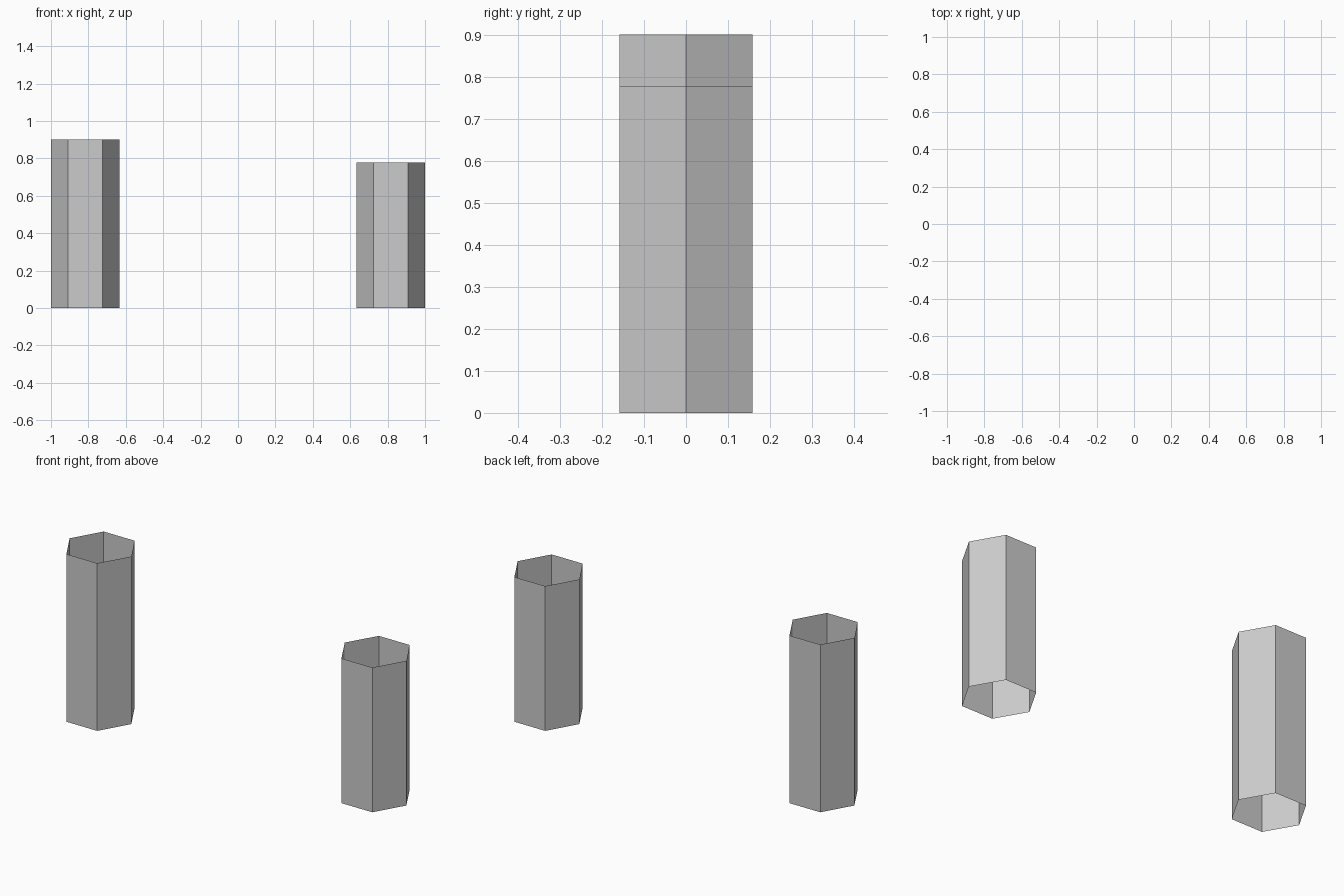
import bpy, bmesh
from math import cos, sin, pi

if "Cube" in bpy.data.objects:
    bpy.data.objects.remove(bpy.data.objects["Cube"])

RADIUS = 0.183
SIDES = 6


def open_tube(name, x, height):
    """Open-ended hexagonal tube with corners pointing along x."""
    bm = bmesh.new()
    ring = [bm.verts.new((RADIUS * cos(2 * pi * i / SIDES),
                          RADIUS * sin(2 * pi * i / SIDES), 0))
            for i in range(SIDES)]
    edges = [bm.edges.new((ring[i], ring[(i + 1) % SIDES])) for i in range(SIDES)]
    # Raise the ring into walls, leaving both ends open
    top = bmesh.ops.extrude_edge_only(bm, edges=edges)["geom"]
    bmesh.ops.translate(bm, vec=(0, 0, height),
                        verts=[g for g in top if isinstance(g, bmesh.types.BMVert)])
    # Make the walls face outwards
    bm.normal_update()
    for f in bm.faces:
        c = f.calc_center_median()
        if f.normal.x * c.x + f.normal.y * c.y < 0:
            f.normal_flip()
    mesh = bpy.data.meshes.new(name)
    bm.to_mesh(mesh)
    bm.free()
    obj = bpy.data.objects.new(name, mesh)
    obj.location.x = x
    bpy.context.collection.objects.link(obj)


# Tall tube on the left, shorter tube on the right
open_tube("tall_hex_tube", -0.817, 0.90)
open_tube("short_hex_tube", 0.817, 0.777)
